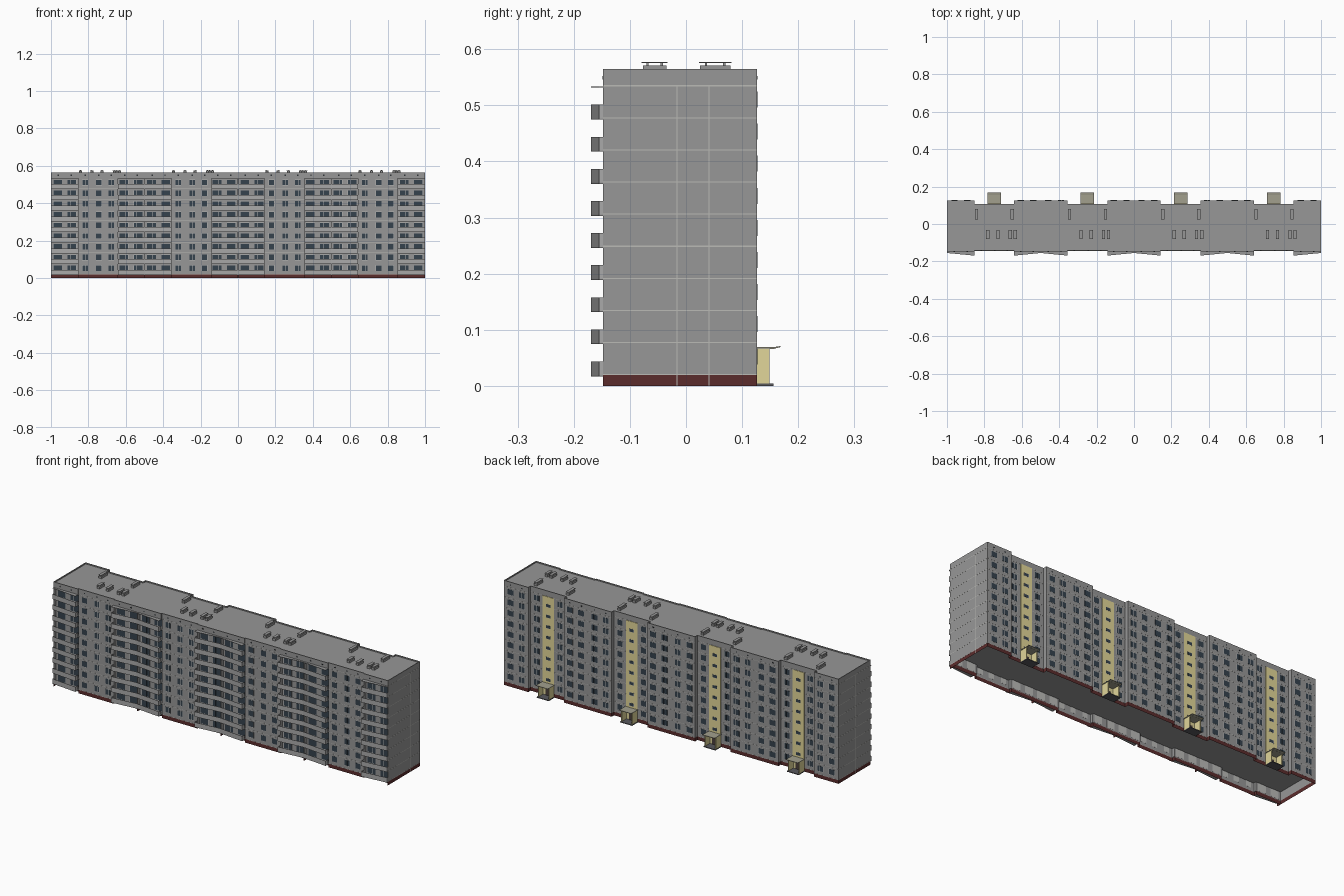
import bpy, bmesh

if "Cube" in bpy.data.objects:
    bpy.data.objects.remove(bpy.data.objects["Cube"])

FLOORS, BASE, PITCH, EAVE, TOP = 9, 0.02, 0.0572, 0.535, 0.565
CENTRES = [-0.7475, -0.249, 0.249, 0.7475]
BOUNDS = [-1, -0.4983, 0, 0.4983, 1]
HALF = 0.1065                                    # half width of a stair bay
BACK, BACK_IN = 0.1265, 0.106
FRONT, FRONT_IN, LOGGIA = -0.148, -0.143, -0.127

CONCRETE = (0.31, 0.31, 0.31)
COLOURS = {
    "plinth": (0.105, 0.025, 0.025), "window_glass": (0.035, 0.055, 0.075),
    "window_frames": (0.5, 0.5, 0.49), "balcony_rails": (0.4, 0.4, 0.4),
    "panel_seams": (0.5, 0.5, 0.47), "stair_panels": (0.78, 0.69, 0.32),
    "porch_walls": (0.75, 0.67, 0.32), "doors": (0.07, 0.05, 0.045),
    "attic_vents": (0.03, 0.035, 0.04), "porch_steps": (0.1, 0.1, 0.11),
    "porch_canopies": (0.36, 0.35, 0.27),
}
parts = {}


def prism(name, pts, z0, z1, bottom=True, top=True):
    """Extrude a counter-clockwise plan outline between two heights."""
    bm = parts.setdefault(name, bmesh.new())
    lo = [bm.verts.new((x, y, z0)) for x, y in pts]
    hi = [bm.verts.new((x, y, z1)) for x, y in pts]
    n = len(pts)
    for i in range(n):
        j = (i + 1) % n
        bm.faces.new((lo[i], lo[j], hi[j], hi[i]))
    if bottom:
        bm.faces.new(lo[::-1])
    if top:
        bm.faces.new(hi)


def box(name, x0, x1, y0, y1, z0, z1):
    x0, x1 = sorted((x0, x1))
    y0, y1 = sorted((y0, y1))
    prism(name, [(x0, y0), (x1, y0), (x1, y1), (x0, y1)], z0, z1)


def outline(loggia_y):
    """Building plan with stepped stair bays front and back."""
    front, back = [(-1, loggia_y)], [(-1, BACK)]
    for c in CENTRES:
        a, b = c - HALF, c + HALF
        front += [(a, loggia_y), (a, FRONT_IN), (b, FRONT_IN), (b, loggia_y)]
        back += [(a, BACK), (a, BACK_IN), (b, BACK_IN), (b, BACK)]
    front.append((1, loggia_y))
    back.append((1, BACK))
    return front + back[::-1]


def window(x, z, w, h, y, out, split=None):
    """Light frame with dark panes on a wall facing out (+1 or -1 in y)."""
    box("window_frames", x - w / 2, x + w / 2, y - out * .0005, y + out * .0004, z, z + h)
    a, b = x - w / 2 + .001, x + w / 2 - .001
    edges = [(a, b)] if split is None else [(a, a + (b - a) * split - .0007), (a + (b - a) * split + .0007, b)]
    for p, q in edges:
        box("window_glass", p, q, y, y + out * .0008, z + .0015, z + h - .001)


# Shell: plinth, walls open below with a ground floor plane, attic and roof lip
low, high = outline(LOGGIA), outline(FRONT)
prism("plinth", low, 0, BASE, False, False)
prism("walls", low, BASE, EAVE, False, False)
ground = parts.setdefault("ground_floor_plane", bmesh.new())
ground.faces.new([ground.verts.new((x, y, .067)) for x, y in low])
prism("attic", high, EAVE, TOP - .006)
for i, p in enumerate(high):
    q = high[(i + 1) % len(high)]
    dx, dy = q[0] - p[0], q[1] - p[1]
    inx, iny = (-.004 if dy > 0 else .004 if dy < 0 else 0), (.004 if dx > 0 else -.004 if dx < 0 else 0)
    box("roof_lip", p[0], q[0] + inx, p[1], q[1] + iny, TOP - .006, TOP)

# Loggia cheek walls at section boundaries, building ends and bay edges
for b in BOUNDS:
    a0, a1 = max(-1, b - .002), min(1, b + .002)
    box("loggia_dividers", a0, a1, FRONT, LOGGIA, BASE, EAVE)
    box("plinth", a0, a1, FRONT, LOGGIA, 0, BASE)
for c in CENTRES:
    for s in (-1, 1):
        box("loggia_dividers", c + s * HALF, c + s * (HALF - .003), FRONT_IN, LOGGIA, BASE, EAVE)

# Balconies: slabs and rails, deep at the bays and shallow at the boundary
DEEP, SHALLOW, T = -0.169, -0.155, .0015
for i, b in enumerate(BOUNDS):
    path = [(b, SHALLOW)]
    if i > 0:
        path.insert(0, (CENTRES[i - 1] + HALF, DEEP))
    if i < 4:
        path.append((CENTRES[i] - HALF, DEEP))
    plan = path + [(path[-1][0], LOGGIA), (path[0][0], LOGGIA)]
    rail = path + [(x, y + T) for x, y in path[::-1]]
    for f in range(FLOORS + 1):
        z = BASE + f * PITCH
        prism("balcony_slabs", plan, z - .003, z - .001)
        if f == FLOORS:
            continue
        prism("balcony_rails", rail, z - .001, z + .0235)
        for (x, y), s in ((path[0], 1), (path[-1], -1)):
            box("balcony_rails", x, x + s * T, y + T, FRONT, z - .001, z + .0235)
        # glazed doors and windows behind the rail
        for s in (-1, 1):
            if abs(b + s * .1) < 1:
                window(b + s * .112, z + .004, .048, .043, LOGGIA, -1, .5 - s * .15)
                window(b + s * .036, z + .004, .048, .043, LOGGIA, -1, .5 + s * .15)

# Stair bay and rear windows, floor by floor
for f in range(FLOORS):
    z = BASE + f * PITCH
    for c in CENTRES:
        for dx in (-.07, .004, .07):
            window(c + dx, z + .017, .031, .031, FRONT_IN, -1, .6)
        for s in (-1, 1):
            window(c + s * .07, z + .017, .032, .031, BACK_IN, 1, .6)
        if f:
            window(c, z + .001, .028, .017, BACK_IN + .003, 1)
    for b in BOUNDS:
        for d in (-.108, -.04, .04, .108):
            if -1 < b + d < 1:
                window(b + d, z + .017, .036, .031, BACK, 1, .6)

# Small attic vents along front and back
for c in CENTRES:
    for d in (-.07, .004, .07):
        box("attic_vents", c + d - .004, c + d + .004, FRONT_IN, FRONT_IN - .0005, .546, .552)
for b in BOUNDS:
    for d in (-.108, -.04, .04, .108):
        if -1 < b + d < 1:
            box("attic_vents", b + d - .004, b + d + .004, FRONT, FRONT - .0005, .546, .552)
            box("attic_vents", b + d - .004, b + d + .004, BACK, BACK + .0005, .546, .552)

# Panel seams on the ends, stair bays and rear
e = .0004
for f in range(FLOORS + 1):
    z = BASE + f * PITCH
    for s in (-1, 1):
        box("panel_seams", s, s * (1 + e), FRONT, BACK, z - .001, z + .001)
    for c in CENTRES:
        box("panel_seams", c - HALF, c + HALF, FRONT_IN, FRONT_IN - e, z - .0007, z + .0007)
        box("panel_seams", c - HALF, c + HALF, BACK_IN, BACK_IN + e, z - .0007, z + .0007)
    for b in BOUNDS:
        x0, x1 = max(-1, b - .1425), min(1, b + .1425)
        box("panel_seams", x0, x1, BACK, BACK + e, z - .0007, z + .0007)
for s in (-1, 1):
    for y in (-.016, .041):
        box("panel_seams", s, s * (1 + e), y - .0007, y + .0007, 0, EAVE)

for c in CENTRES:
    # Stair panel column and entrance porch
    box("stair_panels", c - .034, c + .034, BACK_IN - .001, BACK_IN + .003, .068, EAVE)
    box("porch_steps", c - .036, c + .036, BACK_IN, .156, 0, .004)
    for s in (-1, 1):
        box("porch_walls", c + s * .034, c + s * .029, BACK_IN, .149, .004, .067)
    box("porch_walls", c - .03, c + .03, BACK_IN, BACK_IN + .004, .004, .067)
    box("doors", c - .014, c + .014, BACK_IN + .003, BACK_IN + .006, .004, .046)
    box("porch_canopies", c - .036, c + .036, BACK_IN, .158, .066, .069)
    bm = parts["porch_canopies"]
    tip = [bm.verts.new((c + sx * .036, y, z)) for sx in (-1, 1)
           for y, z in ((.156, .066), (.168, .069), (.168, .071), (.156, .069))]
    a, b = tip[:4], tip[4:]
    bm.faces.new(a)
    bm.faces.new(b[::-1])
    for i in range(4):
        j = (i + 1) % 4
        bm.faces.new((a[i], b[i], b[j], a[j]))
    # Roof ventilation shafts with floating caps
    shafts = [(-.095, .052, .027), (.097, .052, .027)]
    shafts += [(d, -.056, .021) for d in (-.034, .02, .086, .113)]
    for d, y, r in shafts:
        x = c + d
        box("vent_shafts", x - .008, x + .008, y - r, y + r, TOP - .007, .571)
        for t in (-.6, .6):
            box("vent_shafts", x - .002, x + .002, y + t * r - .002, y + t * r + .002, .57, .576)
        box("vent_caps", x - .0085, x + .0085, y - r - .002, y + r + .002, .5755, .5775)

# Turn every collected part into an object
for name, bm in parts.items():
    if name != "ground_floor_plane":
        bmesh.ops.recalc_face_normals(bm, faces=bm.faces)
    mesh = bpy.data.meshes.new(name)
    bm.to_mesh(mesh)
    bm.free()
    obj = bpy.data.objects.new(name, mesh)
    bpy.context.collection.objects.link(obj)
    mat = bpy.data.materials.new(name + "_colour")
    mat.diffuse_color = (*COLOURS.get(name, CONCRETE), 1)
    mat.use_nodes = True
    mat.node_tree.nodes["Principled BSDF"].inputs["Base Color"].default_value = mat.diffuse_color
    mesh.materials.append(mat)
